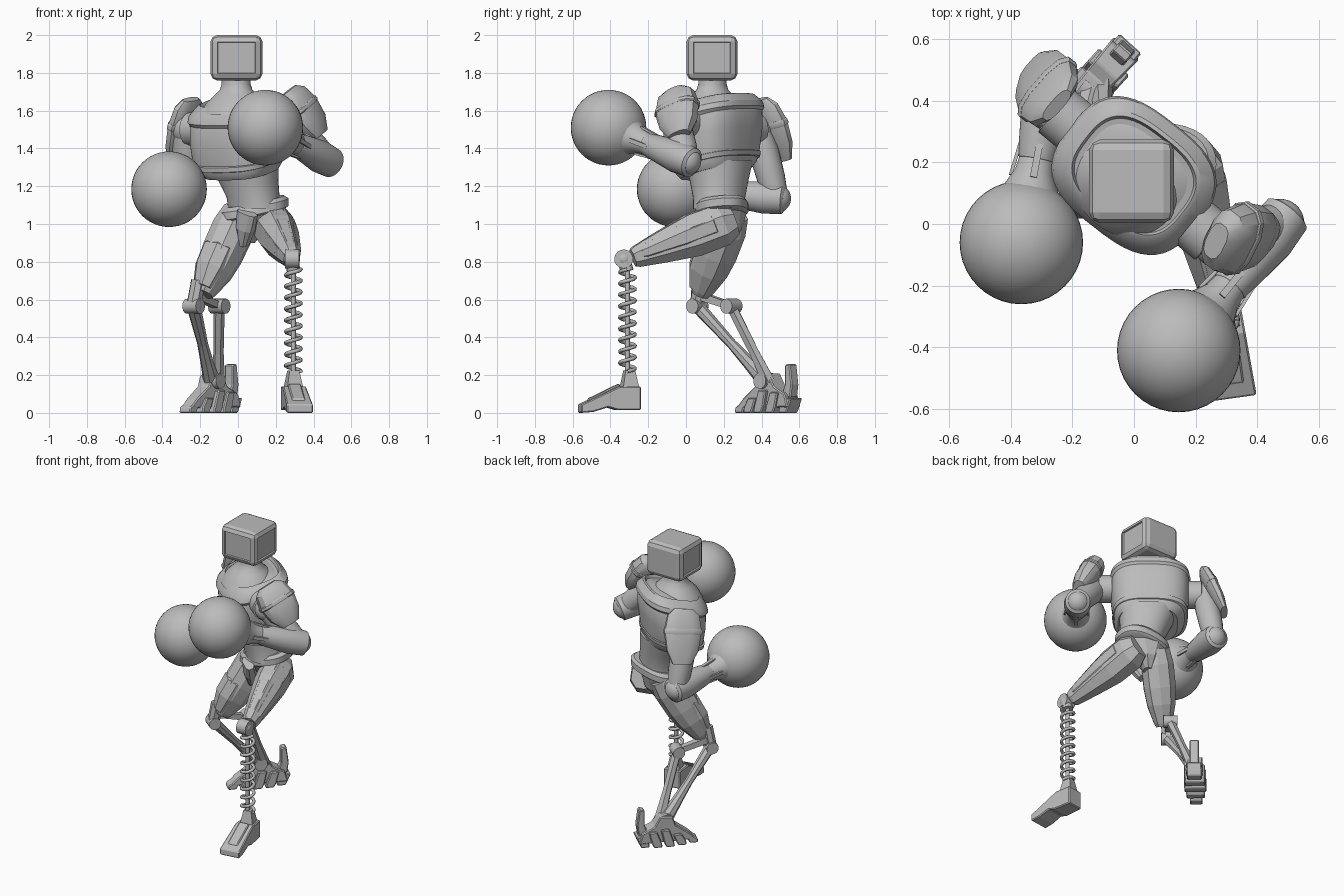
import bpy, bmesh
from math import sin, cos, pi, radians, copysign
from mathutils import Vector, Matrix

cube = bpy.data.objects.get("Cube")
if cube:
    bpy.data.objects.remove(cube, do_unlink=True)

grey = bpy.data.materials.new("plain grey")
grey.use_nodes = True
COLOUR = (0.5, 0.5, 0.5, 1)
grey.diffuse_color = COLOUR
grey.node_tree.nodes["Principled BSDF"].inputs["Base Color"].default_value = COLOUR

TURN = Matrix.Rotation(radians(-38), 3, 'Z')   # the body is twisted to its right
ACROSS, BACK = TURN @ Vector((1, 0, 0)), TURN @ Vector((0, 1, 0))
UP = Vector((0, 0, 1))
LEAN = BACK + UP * 0.25                        # the chest slopes down to the front


def finish(name, bm, smooth=True, bevel=0):
    bmesh.ops.recalc_face_normals(bm, faces=bm.faces)
    mesh = bpy.data.meshes.new(name)
    bm.to_mesh(mesh)
    bm.free()
    ob = bpy.data.objects.new(name, mesh)
    bpy.context.collection.objects.link(ob)
    mesh.materials.append(grey)
    if bevel:
        mod = ob.modifiers.new("bevel", 'BEVEL')
        mod.width, mod.segments = bevel, 1
    if smooth:
        bpy.ops.object.select_all(action='DESELECT')
        ob.select_set(True)
        bpy.context.view_layer.objects.active = ob
        bpy.ops.object.shade_smooth_by_angle(angle=radians(32))
    return ob


def loft(name, sections, side, front, n=32, power=2, smooth=True):
    """Skin superellipse sections (centre, half width, half depth)."""
    bm = bmesh.new()
    rings = []
    for centre, w, d in sections:
        ring = []
        for i in range(n):
            a = 2 * pi * (i + 0.5) / n
            c, s = (copysign(abs(f(a)) ** (2 / power), f(a)) for f in (cos, sin))
            ring.append(bm.verts.new(Vector(centre) + side * w * c + front * d * s))
        rings.append(ring)
    for lo, hi in zip(rings, rings[1:]):
        for i in range(n):
            j = (i + 1) % n
            bm.faces.new((lo[i], lo[j], hi[j], hi[i]))
    bm.faces.new(rings[0])
    bm.faces.new(rings[-1])
    return finish(name, bm, smooth)


def limb(name, a, b, profile, hint=ACROSS, n=24, power=2, smooth=True):
    """Loft from a to b; profile rows are (fraction, half width, half depth)."""
    a, b = Vector(a), Vector(b)
    d = (b - a).normalized()
    side = (hint - d * hint.dot(d)).normalized()
    rows = [(a.lerp(b, t), w, h) for t, w, h in profile]
    return loft(name, rows, side, d.cross(side), n, power, smooth)


def rod(name, a, b, r, n=16):
    return limb(name, a, b, [(0, r, r), (1, r, r)], Vector((0.9, 0.1, 0.3)), n)


def ball(name, centre, r):
    bm = bmesh.new()
    bmesh.ops.create_uvsphere(bm, u_segments=40, v_segments=24, radius=r)
    bmesh.ops.translate(bm, verts=bm.verts, vec=centre)
    return finish(name, bm)


def prism(name, outline, w0, w1, origin, angle, bevel=0.006):
    """Side outline (y, z) given width, which runs from w0 (toe) to w1 (heel)."""
    bm = bmesh.new()
    ys = [p[0] for p in outline]
    lo, hi = min(ys), max(ys)
    sides = []
    for s in (-1, 1):
        sides.append([bm.verts.new((s * (w0 + (w1 - w0) * (y - lo) / (hi - lo)), y, z))
                      for y, z in outline])
    bm.faces.new(sides[0])
    bm.faces.new(sides[1])
    for i in range(len(outline)):
        j = (i + 1) % len(outline)
        bm.faces.new((sides[0][i], sides[0][j], sides[1][j], sides[1][i]))
    m = Matrix.Translation(origin) @ Matrix.Rotation(radians(angle), 4, 'Z')
    bmesh.ops.transform(bm, matrix=m, verts=bm.verts)
    return finish(name, bm, False, bevel)


# Boxy head with recessed panels on front and sides
bm = bmesh.new()
bmesh.ops.create_cube(bm, size=1)
bmesh.ops.scale(bm, vec=(0.275, 0.27, 0.24), verts=bm.verts)
bmesh.ops.bevel(bm, geom=bm.edges[:], offset=0.034, segments=2, affect='EDGES', profile=0.45)
bm.normal_update()
panels = [f for f in bm.faces if f.calc_area() > 0.025 and f.normal.y < 0.5 and abs(f.normal.z) < 0.5]
bmesh.ops.inset_individual(bm, faces=panels, thickness=0.004)
bmesh.ops.inset_individual(bm, faces=panels, thickness=0.004, depth=-0.01)
bmesh.ops.translate(bm, verts=bm.verts, vec=(-0.008, 0.138, 1.88))
finish("head", bm, False)

loft("neck", [((-0.01, 0.14, z), r, r * 0.9) for z, r in
              ((1.58, 0.2), (1.64, 0.165), (1.68, 0.12), (1.71, 0.09), (1.74, 0.08), (1.79, 0.08))],
     ACROSS, BACK)

# Torso, waist and belt
loft("chest", [((x, 0.16, z), w, d) for x, z, w, d in
               ((0.02, 1.27, 0.19, 0.155), (0.01, 1.3, 0.22, 0.175), (0, 1.36, 0.238, 0.185),
                (0, 1.46, 0.25, 0.198), (0, 1.56, 0.25, 0.2), (0, 1.6, 0.238, 0.185),
                (0, 1.63, 0.2, 0.15), (0, 1.65, 0.1, 0.08))], ACROSS, LEAN, 48, 2.9)
loft("collar", [((0, 0.157, z), w, d) for z, w, d in
                ((1.555, 0.248, 0.198), (1.575, 0.26, 0.212), (1.605, 0.254, 0.206), (1.65, 0.212, 0.17),
                 (1.655, 0.198, 0.157), (1.635, 0.19, 0.15))], ACROSS, LEAN, 48, 2.9)
loft("chest_band", [((0, 0.16, z), w, d) for z, w, d in
                    ((1.315, 0.22, 0.175), (1.32, 0.237, 0.188), (1.345, 0.242, 0.192), (1.35, 0.23, 0.18))],
     ACROSS, LEAN, 48, 2.9)
loft("abdomen", [((x, 0.175, z), w, d) for x, z, w, d in
                 ((0.09, 1.08, 0.145, 0.125), (0.08, 1.14, 0.14, 0.13), (0.055, 1.23, 0.16, 0.145),
                  (0.03, 1.34, 0.19, 0.165))], ACROSS, BACK, 32, 2.2)
TILT = Vector((1, -0.1, 0.2)).normalized()
loft("belt", [((0.09, 0.19, z), w, d) for z, w, d in
              ((1.05, 0.165, 0.125), (1.06, 0.18, 0.138), (1.1, 0.18, 0.138), (1.12, 0.155, 0.125))],
     TILT, Vector((0.1, 1, 0.1)), 32, 2.4)
loft("pelvis", [((x, y, z), w, d) for x, y, z, w, d in
                ((0.05, 0.2, 0.9, 0.03, 0.05), (0.06, 0.2, 0.97, 0.08, 0.1), (0.08, 0.19, 1.08, 0.16, 0.125))],
     ACROSS, BACK, 10, 2, False)
limb("crotch_guard", (0.05, 0.04, 1.06), (0.03, 0.12, 0.89),
     [(0, 0.06, 0.03), (0.5, 0.05, 0.04), (1, 0.025, 0.03)], n=8, power=3, smooth=False)


# Arms: shoulder, upper arm, elbow, forearm, pad and round glove
def arm(side, shoulder, elbow, glove, pad_top, pad_low, cup):
    shoulder, elbow, glove = Vector(shoulder), Vector(elbow), Vector(glove)
    inward = shoulder.lerp(Vector((0, 0.16, shoulder.z)), 0.3)
    limb(side + "_shoulder_joint", inward, shoulder,
         [(0, 0.09, 0.09), (0.8, 0.09, 0.09), (0.85, 0.07, 0.07), (1.3, 0.07, 0.07)], UP)
    ball(side + "_shoulder_ball", shoulder, 0.08)
    limb(side + "_upper_arm", shoulder, elbow,
         [(0, 0.07, 0.07), (0.3, 0.08, 0.08), (0.7, 0.075, 0.075), (1, 0.062, 0.062)])
    ball(side + "_elbow", elbow, 0.076)
    limb(side + "_forearm", elbow, glove,
         [(-0.08, 0.064, 0.064), (-0.06, 0.08, 0.08), (0.12, 0.087, 0.087), (0.4, 0.069, 0.069),
          (0.5, 0.06, 0.06), (0.52, 0.05, 0.05)], UP)
    limb(side + "_glove_cuff", elbow, glove,
         [(0.48, 0.056, 0.056), (0.58, 0.064, 0.064), (0.68, 0.09, 0.09), (0.8, 0.14, 0.14)], UP)
    ball(side + "_glove", glove, 0.2)
    # cuff straps laid along the forearm
    axis = (glove - elbow).normalized()
    s = axis.cross(UP).normalized()
    for k in range(4):
        off = Matrix.Rotation(k * pi / 2, 3, axis) @ s
        limb(side + "_cuff_strap", elbow.lerp(glove, 0.42) + off * 0.062,
             elbow.lerp(glove, 0.62) + off * 0.074, [(0, 0.016, 0.008), (1, 0.016, 0.008)],
             axis.cross(off), 4, 2, False)
    w, d = cup
    limb(side + "_shoulder_pad", pad_top, pad_low,
         [(0, w * 0.5, d * 0.5), (0.12, w * 0.85, d * 0.85), (0.4, w, d), (0.75, w * 0.85, d * 0.9),
          (1, w * 0.5, d * 0.5)], BACK, 12, 2.6)
    limb(side + "_pad_rim", pad_top, pad_low,
         [(0.36, w * 0.99, d * 0.99), (0.38, w * 1.03, d * 1.04), (0.44, w * 1.03, d * 1.04),
          (0.46, w * 0.99, d * 0.99)], BACK, 12, 2.6)


arm("left", (0.27, -0.06, 1.54), (0.475, 0.005, 1.335), (0.145, -0.41, 1.51),
    (0.265, -0.055, 1.705), (0.435, -0.035, 1.47), (0.125, 0.075))
arm("right", (-0.27, 0.38, 1.5), (-0.265, 0.48, 1.135), (-0.365, -0.06, 1.184),
    (-0.25, 0.385, 1.66), (-0.325, 0.51, 1.335), (0.125, 0.045))

# Left leg: armoured thigh raised forward, spring shin, block foot
HIP, KNEE = Vector((0.17, 0.25, 1.02)), Vector((0.284, -0.28, 0.82))
SIDE = Vector((1, 0.25, 0))
limb("left_thigh", HIP, KNEE, [(0, 0.075, 0.085), (0.12, 0.11, 0.12), (0.4, 0.102, 0.122), (0.7, 0.078, 0.092),
                               (0.97, 0.052, 0.06), (1, 0.045, 0.05)], SIDE, 8, 2.2, False)
for name, off in (("outer", Vector((0.045, 0, 0.014))), ("inner", Vector((-0.04, 0, 0.014))),
                  ("top", Vector((0.005, -0.01, 0.05)))):
    limb("left_thigh_%s_plate" % name, HIP + off, KNEE + off * 0.45,
         [(0.15, 0.035, 0.04), (0.2, 0.07, 0.078), (0.5, 0.065, 0.075), (0.88, 0.042, 0.045),
          (0.93, 0.03, 0.03)], SIDE, 8, 2.2, False)
ball("left_knee", (0.285, -0.33, 0.815), 0.044)
rod("left_knee_axle", (0.25, -0.33, 0.815), (0.322, -0.33, 0.815), 0.05)
rod("left_knee_link", (0.29, -0.33, 0.82), (0.293, -0.312, 0.75), 0.035)
rod("spring_rod", (0.293, -0.31, 0.78), (0.293, -0.31, 0.2), 0.013)
curve = bpy.data.curves.new("spring", 'CURVE')
curve.dimensions, curve.bevel_depth, curve.bevel_resolution = '3D', 0.0105, 1
line = curve.splines.new('POLY')
TURNS, STEPS = 9, 18
line.points.add(TURNS * STEPS)
for i, p in enumerate(line.points):
    a = 2 * pi * i / STEPS
    p.co = (0.293 + 0.04 * cos(a), -0.31 + 0.04 * sin(a), 0.22 + 0.54 * i / (TURNS * STEPS), 1)
curve.materials.append(grey)
bpy.context.collection.objects.link(bpy.data.objects.new("spring", curve))
FOOT = (0.305, -0.4, 0)
prism("left_foot", [(-0.165, 0), (-0.165, 0.045), (0.04, 0.14), (0.155, 0.14), (0.155, 0.015),
                    (0.03, 0.015), (-0.02, 0.03), (-0.1, 0.005)], 0.07, 0.058, FOOT, 8)
prism("left_foot_ridge", [(-0.12, 0.05), (-0.12, 0.075), (0.045, 0.155), (0.06, 0.1)],
      0.035, 0.035, FOOT, 8)
loft("left_ankle", [((0.293, -0.3, z), w, w) for z, w in ((0.13, 0.06), (0.2, 0.042), (0.225, 0.036))],
     SIDE, Vector((-0.25, 1, 0)), 4, 2, False)

# Right leg: armoured thigh, knee joints, twin shin struts
HIP, KNEE = Vector((0.015, 0.235, 1.06)), Vector((-0.182, 0.078, 0.63))
limb("right_thigh", HIP, KNEE, [(0, 0.09, 0.1), (0.2, 0.108, 0.118), (0.5, 0.107, 0.115), (0.72, 0.094, 0.1),
                                (0.95, 0.062, 0.062), (1, 0.05, 0.05)], ACROSS, 10, 2.2, False)
limb("right_thigh_guard", HIP - BACK * 0.035, KNEE - BACK * 0.02,
     [(0.42, 0.08, 0.075), (0.46, 0.098, 0.096), (0.7, 0.094, 0.094), (0.93, 0.06, 0.058)],
     ACROSS, 8, 2.3, False)
FRONT_PIN, BACK_PIN = Vector((-0.235, 0.06, 0.565)), Vector((-0.1, 0.24, 0.565))
for name, pin in (("front", FRONT_PIN), ("back", BACK_PIN)):
    rod("right_knee_%s_pin" % name, pin - ACROSS * 0.045, pin + ACROSS * 0.045, 0.04)
rod("right_knee_post", (-0.21, 0.07, 0.7), FRONT_PIN, 0.04, 8)
limb("right_knee_bridge", FRONT_PIN + UP * 0.06, BACK_PIN, [(0, 0.035, 0.03), (1, 0.028, 0.025)],
     ACROSS, 4, 2, False)
limb("right_front_strut", FRONT_PIN, (-0.14, 0.42, 0.17),
     [(0, 0.04, 0.035), (0.5, 0.03, 0.026), (0.75, 0.036, 0.034), (1, 0.045, 0.045)], ACROSS, 8, 2, False)
limb("right_back_strut", BACK_PIN, (-0.105, 0.44, 0.16),
     [(0, 0.03, 0.03), (0.6, 0.026, 0.03), (1, 0.035, 0.04)], ACROSS, 6, 2, False)

# Right foot: raked sole blocks, instep and heel spur
FOOT = (-0.15, 0.43, 0)
prism("right_instep", [(-0.19, 0.025), (-0.14, 0.075), (-0.05, 0.14), (-0.03, 0.2), (0.05, 0.21),
                       (0.09, 0.14), (0.17, 0.1), (0.19, 0.03)], 0.038, 0.055, FOOT, -42)
for k in range(5):
    y = -0.2 + k * 0.08
    w = (0.04, 0.06, 0.07, 0.066, 0.048)[k]
    h = (0.045, 0.08, 0.12, 0.11, 0.08)[k]
    prism("right_sole_block", [(y, 0), (y + 0.005, 0.03), (y + 0.035, h), (y + 0.09, h),
                               (y + 0.07, 0.03), (y + 0.055, 0)], w, w, FOOT, -42)
prism("right_heel_spur", [(0.12, 0.08), (0.15, 0.15), (0.15, 0.255), (0.185, 0.26), (0.2, 0.15),
                          (0.19, 0.08)], 0.03, 0.03, FOOT, -42)
rod("right_ankle", Vector((-0.13, 0.42, 0.17)) - ACROSS * 0.05, Vector((-0.13, 0.42, 0.17)) + ACROSS * 0.05, 0.042)
